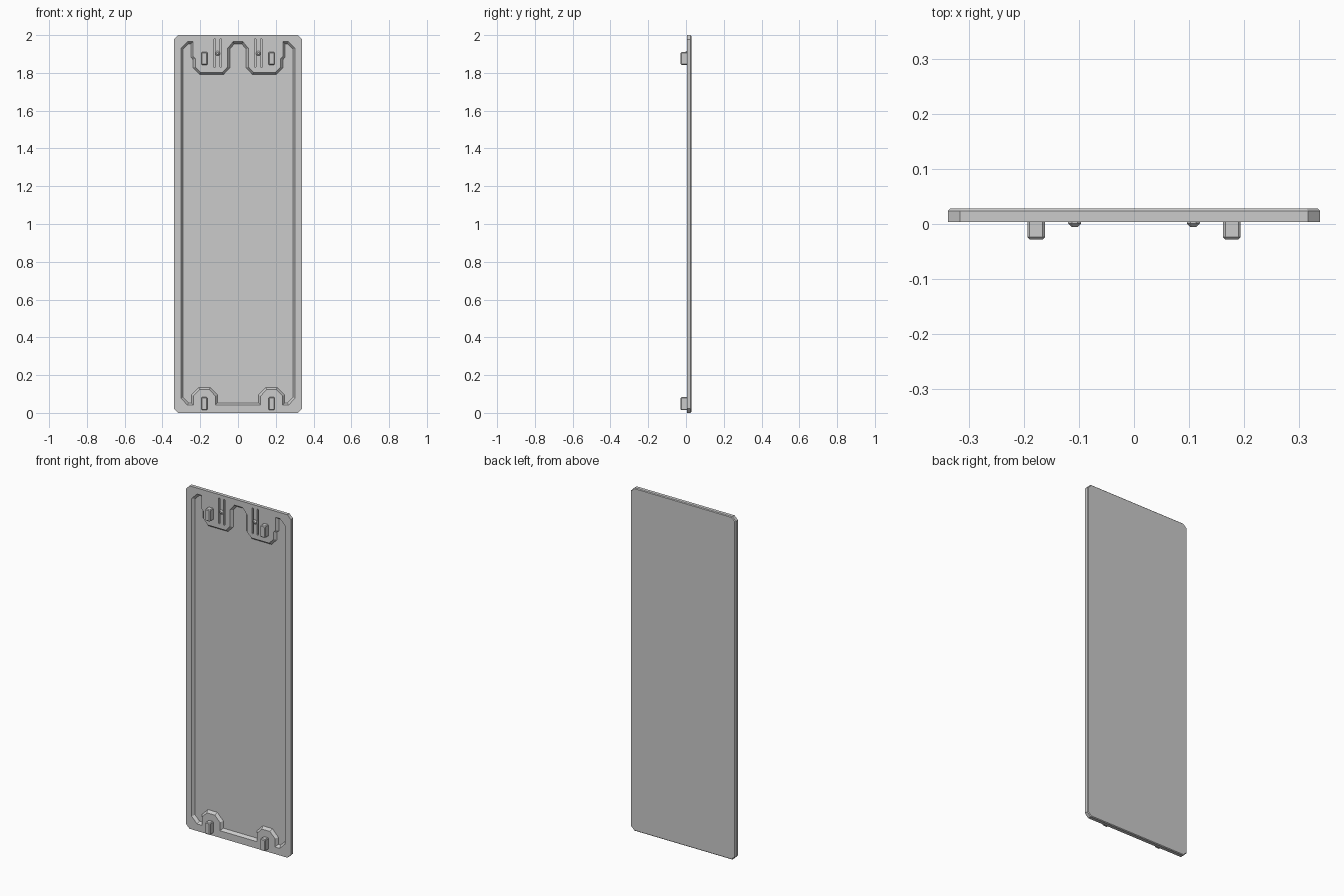
import bpy, bmesh, math
from mathutils import Vector

if "Cube" in bpy.data.objects:
    bpy.data.objects.remove(bpy.data.objects["Cube"])

FRONT, BACK = 0.004, 0.028      # y of the panel faces
DEPTH = 0.015                   # recess depth


def offset(pts, d):
    """Mitred inward offset of a closed (x, z) outline."""
    pts = [Vector(p) for p in pts]
    n = len(pts)
    area = sum(pts[i - 1].cross(pts[i]) for i in range(n))
    s = d if area > 0 else -d
    out = []
    for i, p in enumerate(pts):
        a = (p - pts[i - 1]).normalized()
        b = (pts[(i + 1) % n] - p).normalized()
        na, nb = Vector((-a.y, a.x)), Vector((-b.y, b.x))
        out.append(p + (na + nb) * s / (1 + na.dot(nb)))
    return out


def loft(name, rings):
    """Closed solid through (outline, y) rings."""
    bm = bmesh.new()
    loops = [[bm.verts.new((p[0], y, p[1])) for p in pts] for pts, y in rings]
    n = len(loops[0])
    for a, b in zip(loops, loops[1:]):
        for i in range(n):
            j = (i + 1) % n
            bm.faces.new((a[i], a[j], b[j], b[i]))
    bm.faces.new(loops[0])
    bm.faces.new(loops[-1])
    bmesh.ops.recalc_face_normals(bm, faces=bm.faces)
    mesh = bpy.data.meshes.new(name)
    bm.to_mesh(mesh)
    bm.free()
    ob = bpy.data.objects.new(name, mesh)
    bpy.context.collection.objects.link(ob)
    return ob


def cut(target, cutter):
    mod = target.modifiers.new("cut", 'BOOLEAN')
    mod.operation, mod.solver, mod.object = 'DIFFERENCE', 'EXACT', cutter
    cutter.hide_render = True
    bpy.context.view_layer.objects.active = target
    bpy.ops.object.modifier_apply(modifier=mod.name)
    bpy.data.objects.remove(cutter, do_unlink=True)


def chamfered(cx, cz, hx, hz, c):
    """Rectangle outline with cut corners."""
    return [(cx + x, cz + z) for x, z in (
        (hx - c, -hz), (hx, -hz + c), (hx, hz - c), (hx - c, hz),
        (-hx + c, hz), (-hx, hz - c), (-hx, -hz + c), (-hx + c, -hz))]


# Panel with cut corners and a chamfered back edge
outline = chamfered(0, 1, 0.338, 1, 0.022)
panel = loft("door_panel", [(outline, FRONT), (outline, BACK - 0.004),
                            (offset(outline, 0.004), BACK)])

# Sloped recess that leaves raised pads around the pegs
half = [(0.026, 1.965), (0.055, 1.93), (0.055, 1.832), (0.082, 1.803),
        (0.198, 1.803), (0.226, 1.832), (0.226, 1.875), (0.238, 1.888),
        (0.238, 1.965), (0.267, 1.965), (0.302, 1.93), (0.302, 0.077),
        (0.267, 0.041), (0.235, 0.041), (0.235, 0.09), (0.203, 0.123),
        (0.152, 0.123), (0.12, 0.09), (0.12, 0.041)]
lip = half + [(-x, z) for x, z in reversed(half)]
slope = 0.012
cut(panel, loft("recess_cutter", [
    (offset(lip, -slope * 0.1), FRONT - DEPTH * 0.1),
    (offset(lip, slope), FRONT + DEPTH)]))

for side in (-1, 1):
    tag = "left" if side < 0 else "right"

    # Thin pointed slits either side of the spring tongue
    for dx in (-0.016, 0.016):
        x = side * 0.108 + dx
        slit = chamfered(x, 1.905, 0.004, 0.076, 0.003)
        cut(panel, loft("slit_cutter", [(slit, FRONT - 0.002),
                                        (slit, FRONT + DEPTH)]))

    # Small catch bump on the tongue
    ring = [(side * 0.108 + 0.013 * math.cos(a), 1.903 + 0.013 * math.sin(a))
            for a in (math.pi / 8 + i * math.pi / 4 for i in range(8))]
    loft("catch_bump_" + tag, [(ring, FRONT + 0.002), (ring, 0.001),
                               (offset(ring, 0.006), -0.005)])

    # Mounting pegs with chamfered edges
    for z, level in ((0.049, "lower"), (1.876, "upper")):
        peg = chamfered(side * 0.178, z, 0.016, 0.034, 0.004)
        loft(f"peg_{level}_{tag}", [(peg, FRONT + 0.002), (peg, -0.024),
                                    (offset(peg, 0.004), -0.028)])
